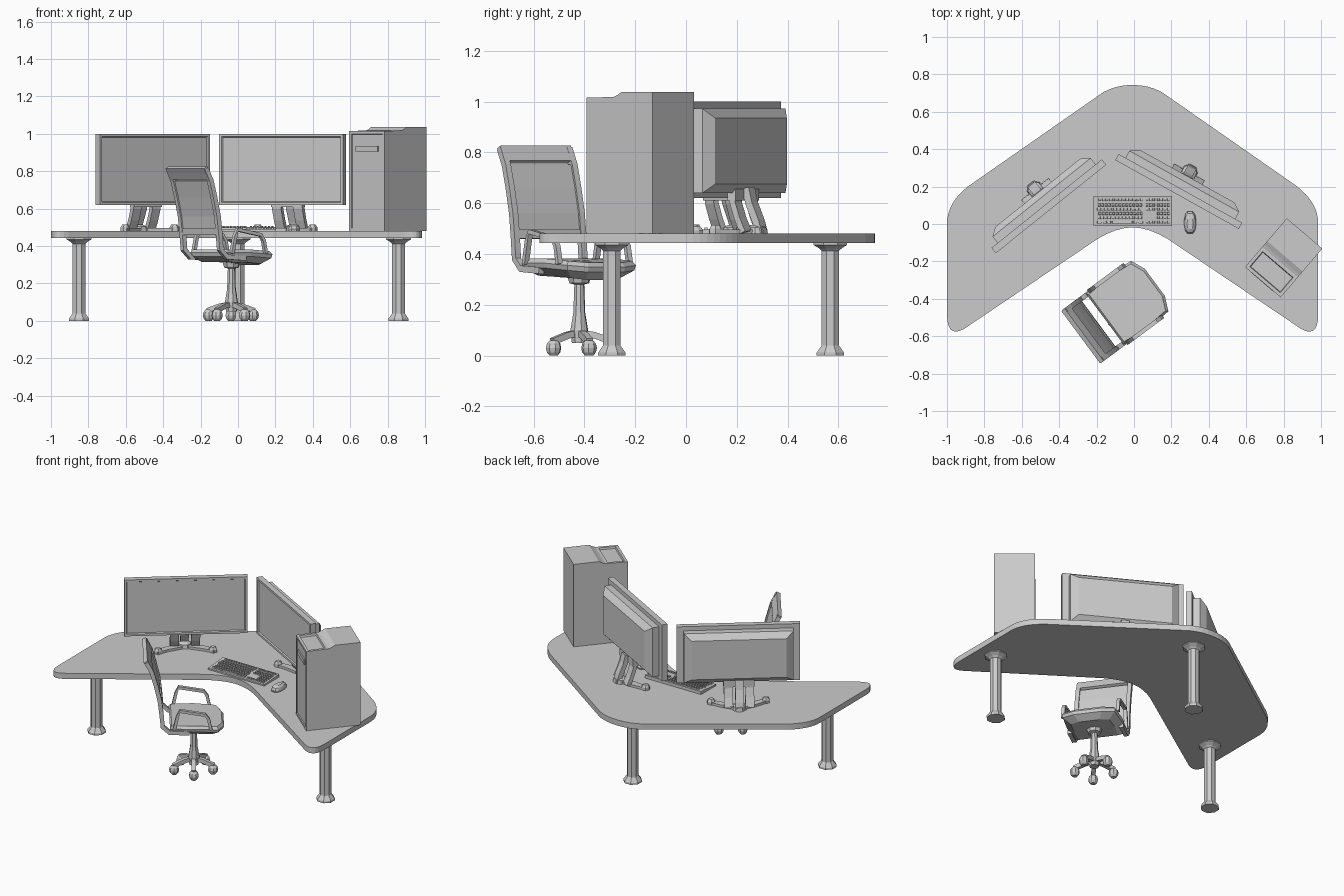
import bpy, bmesh, math
from mathutils import Matrix, Vector

if "Cube" in bpy.data.objects:
    bpy.data.objects.remove(bpy.data.objects["Cube"])


def place(x, y, z=0, deg=0):
    return Matrix.Translation((x, y, z)) @ Matrix.Rotation(math.radians(deg), 4, 'Z')


def finish(name, bm, M):
    bmesh.ops.recalc_face_normals(bm, faces=bm.faces[:])
    me = bpy.data.meshes.new(name)
    bm.to_mesh(me)
    bm.free()
    ob = bpy.data.objects.new(name, me)
    ob.matrix_world = M
    bpy.context.collection.objects.link(ob)
    return ob


def add_loft(bm, rings):
    vs = [[bm.verts.new(p) for p in r] for r in rings]
    n = len(vs[0])
    for a, b in zip(vs, vs[1:]):
        for i in range(n):
            bm.faces.new((a[i], a[(i + 1) % n], b[(i + 1) % n], b[i]))
    bm.faces.new(vs[0])
    bm.faces.new(vs[-1])


def loft(name, rings, M):
    bm = bmesh.new()
    add_loft(bm, rings)
    return finish(name, bm, M)


def box_rings(x0, x1, y0, y1, z0, z1):
    return [[(x0, y0, z), (x1, y0, z), (x1, y1, z), (x0, y1, z)] for z in (z0, z1)]


def box(name, b, M):
    return loft(name, box_rings(*b), M)


def lathe(name, prof, n, M):
    ang = [2 * math.pi * (i + .5) / n for i in range(n)]
    return loft(name, [[(r * math.cos(a), r * math.sin(a), z) for a in ang] for r, z in prof], M)


def rect(hw, z0, z1, y):
    return [(-hw, y, z0), (hw, y, z0), (hw, y, z1), (-hw, y, z1)]


def bar(name, path, x, w, t, M):
    """Flat strip following a (y, z) path, w wide in x and t thick."""
    P = [Vector(p) for p in path]
    rings = []
    for i, p in enumerate(P):
        d = (P[min(i + 1, len(P) - 1)] - P[max(i - 1, 0)]).normalized()
        n = Vector((-d.y, d.x)) * t / 2
        a, b = p + n, p - n
        rings.append([(x - w / 2, *a), (x + w / 2, *a), (x + w / 2, *b), (x - w / 2, *b)])
    return loft(name, rings, M)


def curve(a, c, b, n=8):
    return [tuple((1 - t) ** 2 * a[k] + 2 * t * (1 - t) * c[k] + t * t * b[k] for k in (0, 1))
            for t in (i / n for i in range(n + 1))]


# Desk top: mirrored boomerang with rounded corners
half = curve((0, .743), (-.08, .745), (-.155, .706), 4)
half += curve((-.877, .203), (-.9925, .115), (-.9925, .0))
half += curve((-.9925, -.48), (-.9925, -.634), (-.87, -.54))
half += curve((-.235, -.112), (-.11, -.02), (0, -.018), 5)
outline = half + [(-x, y) for x, y in reversed(half[1:-1])]
loft("desk_top", [[(x, y, z) for x, y in outline] for z in (.443, .481)], place(-.0075, 0))

# Desk legs
leg = [(.058, 0), (.058, .012), (.037, .04), (.037, .412), (.048, .422), (.072, .436), (.072, .444)]
for nm, x, y in (("left", -.85, -.292), ("right", .858, -.292), ("back", 0, .568)):
    lathe(nm + "_desk_leg", leg, 8, place(x, y))


# Monitors on stands
def monitor(nm, M):
    bm = bmesh.new()
    add_loft(bm, box_rings(-.378, .378, 0, .037, .62, 1.0))
    bmesh.ops.recalc_face_normals(bm, faces=bm.faces[:])
    front = [f for f in bm.faces if f.normal.y < -.9]
    bmesh.ops.inset_individual(bm, faces=front, thickness=.02)
    bmesh.ops.inset_individual(bm, faces=front, thickness=.006, depth=-.008)
    finish(nm + "_screen", bm, M)
    loft(nm + "_rear_shell", [rect(.336, .64, .972, .035), rect(.336, .64, .972, .08),
                              rect(.29, .675, .935, .112)], M)
    # two uprights leaning back, joined by a head plate and a rear prop
    for s in (-1, 1):
        bar(nm + "_stand_upright", [(.075, .66), (.08, .6), (.1, .54), (.125, .485)], s * .065, .055, .025, M)
        foot = [(s * .02, .15), (s * .11, .105), (s * .185, .055), (s * .175, .02), (s * .1, .06), (s * .02, .09)]
        loft(nm + "_stand_foot", [[(x, y, z) for x, y in foot] for z in (.48, .497)], M)
        lathe(nm + "_foot_tip", [(.026, .48), (.026, .5), (.016, .515)], 6, M @ place(s * .168, .045))
    box(nm + "_stand_head", (-.095, .095, .06, .095, .61, .66), M)
    bar(nm + "_stand_prop", [(.1, .66), (.115, .6), (.145, .53), (.16, .48)], 0, .05, .03, M)
    lathe(nm + "_stand_heel", [(.045, .48), (.04, .505), (.02, .515)], 8, M @ place(0, .135))


monitor("left_monitor", place(-.444, .08, 0, 38.7))
monitor("right_monitor", place(.23, .158, 0, -29.1))

# Computer tower: stepped side profile, inset front panel, drive slot, top tray
T = place(.594, -.23, 0, -40.5)
prof = [(0, .48), (0, 1.015), (.142, 1.018), (.158, 1.024), (.182, 1.037), (.343, 1.037), (.343, .48)]
bm = bmesh.new()
add_loft(bm, [[(x, y, z) for y, z in prof] for x in (0, .25)])
bmesh.ops.recalc_face_normals(bm, faces=bm.faces[:])
bm.faces.ensure_lookup_table()
face = [f for f in bm.faces if f.normal.y < -.9]
tray = [f for f in bm.faces if f.normal.z > .9 and f.calc_center_median().y < .1]
bmesh.ops.inset_individual(bm, faces=face, thickness=.022)
bmesh.ops.inset_individual(bm, faces=face, thickness=.003, depth=-.006)
bmesh.ops.inset_individual(bm, faces=tray, thickness=.025)
bmesh.ops.inset_individual(bm, faces=tray, thickness=.005, depth=-.012)
finish("computer_tower", bm, T)
box("drive_slot", (.045, .2, -.002, .02, .905, .935), T)

# Keyboard: tilted body and key grid
K = place(-.0075, .07)
prism = [(-.08, .48), (-.08, .49), (.08, .502), (.08, .48)]
loft("keyboard_body", [[(x, y, z) for y, z in prism] for x in (-.21, .21)], K)
bm = bmesh.new()


def key(x0, x1, y):
    z = .496 + y * .075
    add_loft(bm, [[(x0 + i, y - .008 + i, h), (x1 - i, y - .008 + i, h),
                   (x1 - i, y + .008 - i, h), (x0 + i, y + .008 - i, h)]
                  for i, h in ((0, z - .004), (.002, z + .008))])


for row, y in enumerate((-.06, -.037, -.014, .009, .032, .06)):
    if row == 0:
        for a, b in ((-.19, -.165), (-.16, -.14), (-.135, -.115), (-.045 - .065, .0), (.005, .025), (.03, .055)):
            key(a, b, y)
    else:
        shift = (row % 3) * .004
        for c in range(13):
            x = -.19 + shift + c * .0185
            key(x, x + .0145, y)
    for c in range(3):
        if row not in (1, 2):
            key(.07 + c * .018, .084 + c * .018, y)
    for c in range(4):
        key(.13 + c * .018, .144 + c * .018, y)
finish("keyboard_keys", bm, K)

# Mouse
U = place(.3, .008)
oval = [(.032 * math.copysign(abs(math.cos(a)) ** .6, math.cos(a)), .062 * math.sin(a))
        for a in (2 * math.pi * (i + .5) / 12 for i in range(12))]
loft("mouse_body", [[(x * s, y * s - o, z) for x, y in oval]
                    for s, z, o in ((.95, .48, 0), (1, .492, 0), (.85, .508, .002), (.5, .517, .006))], U)
box("mouse_wheel", (-.005, .005, .025, .045, .5, .516), U)

# Office chair; local +y is the way it faces
C = place(-.035, -.42, 0, -53.5)
seat = [(-.17, -.15), (.17, -.15), (.178, 0), (.168, .148), (.09, .182), (-.09, .182), (-.168, .148), (-.178, 0)]
loft("seat", [[(x * s, y * s, z - max(0, y - .1) * .2) for x, y in seat]
              for s, z in ((.72, .315), (.97, .345), (1, .365), (.93, .382))], C)
back = [(-.295, .815), (-.262, .75), (-.237, .66), (-.214, .56), (-.203, .47),
        (-.195, .38), (-.155, .342), (-.03, .335)]
for s in (-1, 1):
    bar("back_frame_side", back, s * .163, .026, .026, C)
    # armrest loop
    bar("armrest", [(-.125, .36), (-.105, .45), (-.09, .488), (.065, .46), (.085, .43), (.1, .36)],
        s * .172, .022, .018, C)
bar("back_panel", back[1:5], 0, .31, .01, C)
bar("back_top_rail", [(-.3, .82), (-.283, .79), (-.268, .762)], 0, .345, .026, C)
bar("back_bottom_rail", [(-.206, .495), (-.202, .46)], 0, .32, .022, C)
lathe("seat_column", [(.03, .05), (.036, .1), (.024, .17), (.02, .28), (.04, .285), (.05, .318)], 8, C)

# Five-armed base with casters
for k in range(5):
    B = place(-.038, -.42, 0, 72 * k)
    bar("base_arm", [(.015, .088), (.06, .08), (.13, .056)], 0, .026, .026, B)
    arc = [math.pi * i / 6 for i in range(1, 6)]
    lathe("caster", [(.03 * math.sin(a) + .001, .03 - .03 * math.cos(a) / math.cos(math.pi / 6)) for a in arc],
          8, B @ place(0, .125))
